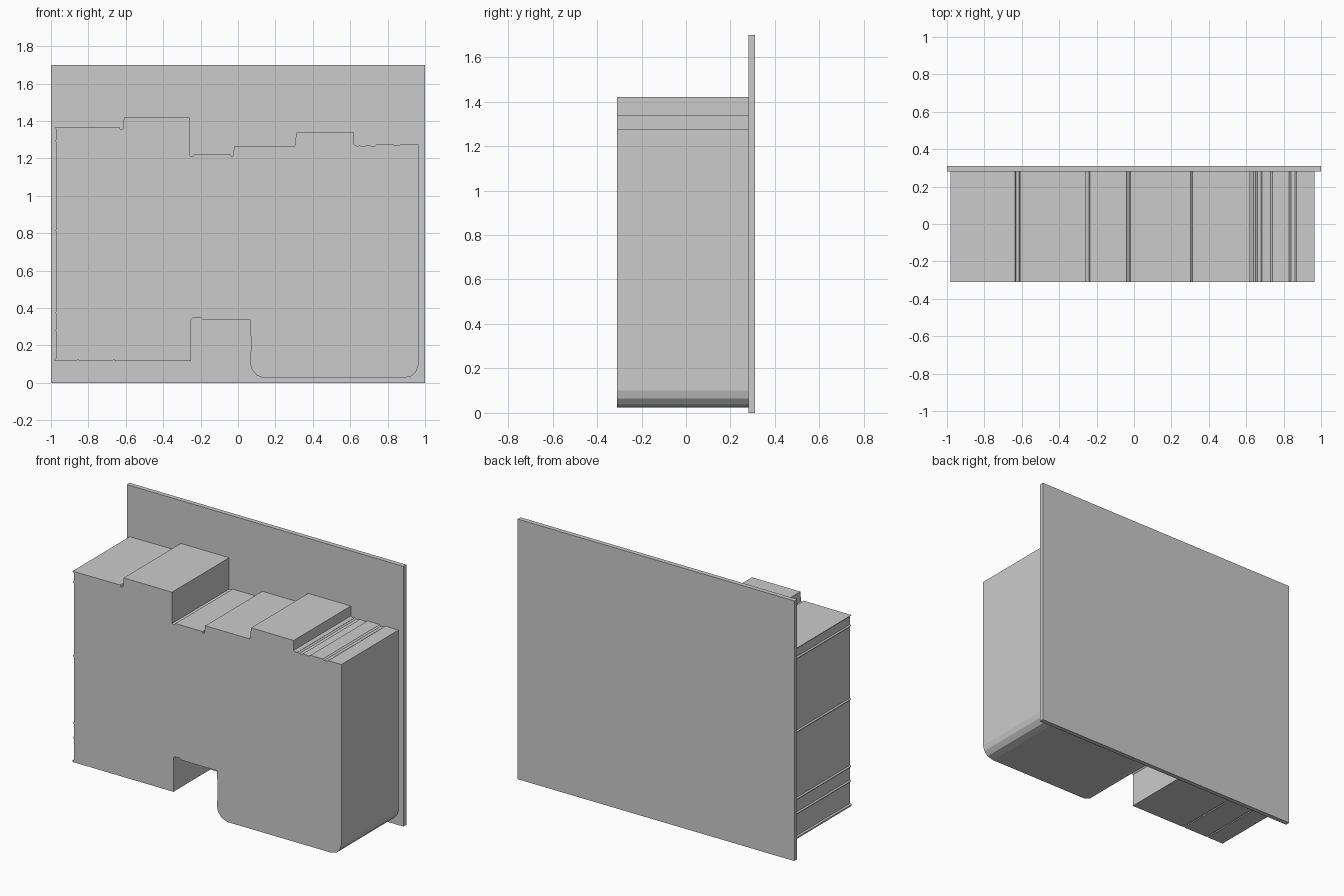
import bpy, bmesh


def extrude_profile(name, points, y0, y1):
    """Extrude an (x, z) outline along y into a closed solid."""
    bm = bmesh.new()
    face = bm.faces.new([bm.verts.new((x, y0, z)) for x, z in points])
    out = bmesh.ops.extrude_face_region(bm, geom=[face])
    verts = [v for v in out["geom"] if isinstance(v, bmesh.types.BMVert)]
    bmesh.ops.translate(bm, verts=verts, vec=(0, y1 - y0, 0))
    bmesh.ops.recalc_face_normals(bm, faces=bm.faces)
    mesh = bpy.data.meshes.new(name)
    bm.to_mesh(mesh)
    bm.free()
    obj = bpy.data.objects.new(name, mesh)
    bpy.context.collection.objects.link(obj)
    return obj


# Stepped upper edge, left to right
top = [(-.98, 1.365), (-.635, 1.367), (-.63, 1.357), (-.615, 1.357), (-.61, 1.42),
       (-.26, 1.42), (-.26, 1.215), (-.24, 1.21), (-.235, 1.222), (-.04, 1.222),
       (-.037, 1.212), (-.027, 1.212), (-.02, 1.265), (.303, 1.265), (.312, 1.34),
       (.62, 1.34), (.62, 1.275), (.64, 1.265), (.65, 1.272), (.66, 1.265),
       (.68, 1.265), (.685, 1.27), (.73, 1.266), (.74, 1.275), (.83, 1.275),
       (.84, 1.268), (.86, 1.268), (.87, 1.275), (.965, 1.275)]

# Lower edge with rounded block and recess, right to left
bottom = [(.965, .10), (.955, .065), (.93, .037), (.885, .025), (.14, .025),
          (.10, .04), (.072, .075), (.065, .11), (.07, .2), (.065, .34),
          (-.19, .34), (-.2, .35), (-.24, .35), (-.25, .34), (-.25, .118)]
for x in (-.66, -.85):
    bottom += [(x, .118), (x - .005, .126), (x - .01, .118)]
bottom += [(-.98, .118), (-.98, .128)]

# Left edge with small ridges, bottom to top
left = [(-.97, .133)]
for z in (.28, .375, .815, 1.295):
    left += [(-.97, z - .008), (-.978, z), (-.97, z + .008)]
left += [(-.97, 1.355)]

extrude_profile("building_block", top + bottom + left, -.31, .28)

# Upright backing plate
extrude_profile("back_plate", [(-1, 0), (1, 0), (1, 1.7), (-1, 1.7)], .28, .31)
